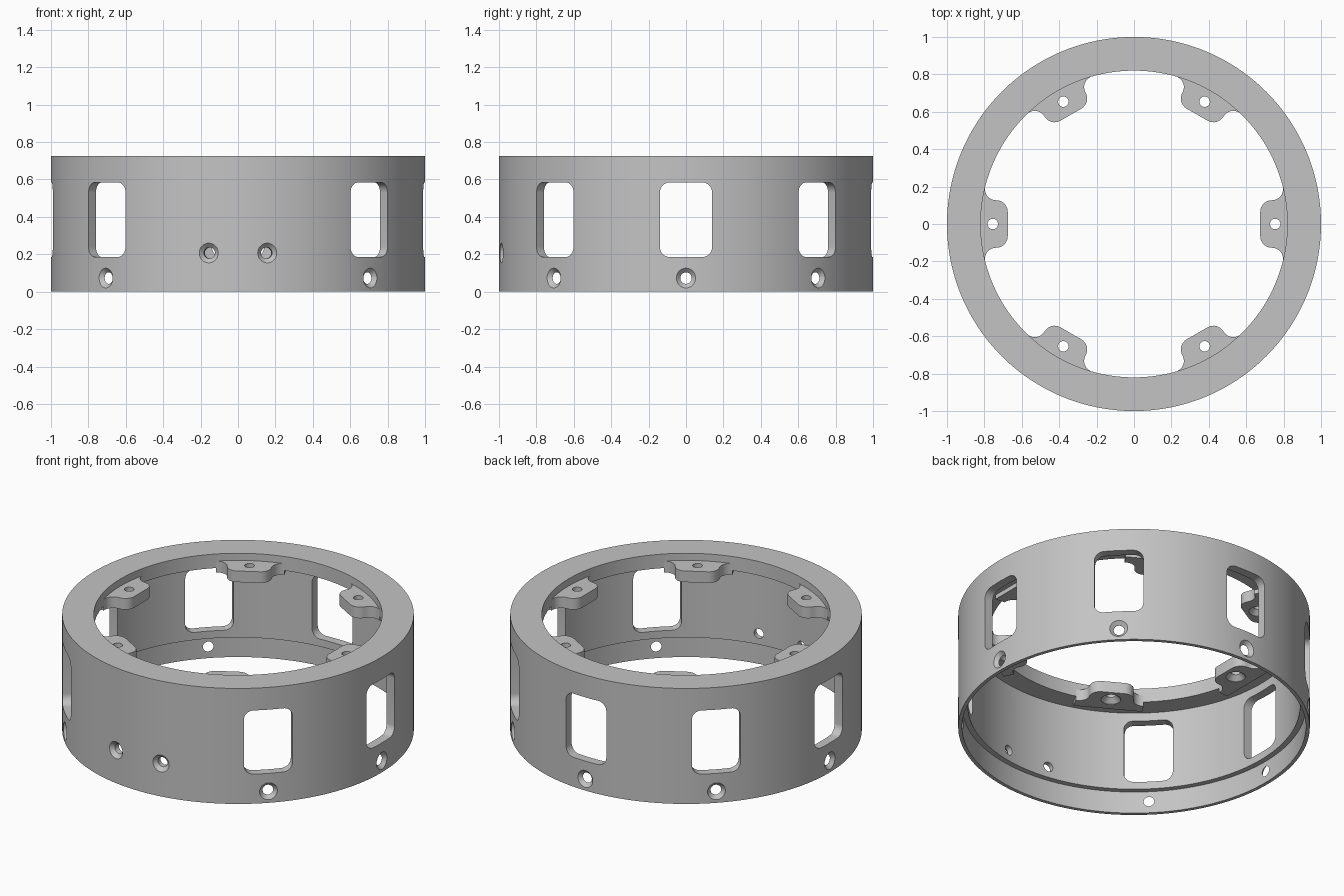
import bpy, bmesh
from math import sin, cos, pi, radians
from mathutils import Matrix, Vector

cube = bpy.data.objects.get("Cube")
if cube:
    bpy.data.objects.remove(cube, do_unlink=True)

grey = bpy.data.materials.new("neutral_grey")
grey.use_nodes = True
grey.diffuse_color = (0.55, 0.55, 0.55, 1)
grey.node_tree.nodes["Principled BSDF"].inputs["Base Color"].default_value = (0.55, 0.55, 0.55, 1)


def arc(cx, cy, r, start, end, n=8):
    """Points on an arc, angles in degrees."""
    angles = [radians(start + (end - start) * i / n) for i in range(n + 1)]
    return [(cx + r * cos(a), cy + r * sin(a)) for a in angles]


def lathe(bm, profile, segments, matrix=Matrix(), closed=True):
    """Revolve (radius, z) points about z; an open profile gets end caps."""
    rings = []
    for r, z in profile:
        rings.append([bm.verts.new(matrix @ Vector((r * cos(2 * pi * i / segments),
                                                    r * sin(2 * pi * i / segments), z)))
                      for i in range(segments)])
    pairs = list(zip(rings, rings[1:]))
    if closed:
        pairs.append((rings[-1], rings[0]))
    else:
        bm.faces.new(rings[0])
        bm.faces.new(rings[-1])
    for a, b in pairs:
        for i in range(segments):
            j = (i + 1) % segments
            bm.faces.new((a[i], a[j], b[j], b[i]))


def prism(bm, outline, low, high, matrix=Matrix()):
    """Extrude an outline along local z."""
    a, b = [[bm.verts.new(matrix @ Vector((x, y, z))) for x, y in outline] for z in (low, high)]
    bm.faces.new(a)
    bm.faces.new(b)
    for i in range(len(a)):
        j = (i + 1) % len(a)
        bm.faces.new((a[i], a[j], b[j], b[i]))


def finish(bm, name):
    bmesh.ops.recalc_face_normals(bm, faces=bm.faces)
    mesh = bpy.data.meshes.new(name)
    bm.to_mesh(mesh)
    bm.free()
    mesh.materials.append(grey)
    obj = bpy.data.objects.new(name, mesh)
    bpy.context.collection.objects.link(obj)
    return obj


def cut(obj, cutter):
    """Subtract the cutter, discard it and smooth the rounded faces."""
    cutter.hide_render = True
    mod = obj.modifiers.new("cut", 'BOOLEAN')
    mod.operation = 'DIFFERENCE'
    mod.solver = 'EXACT'
    mod.object = cutter
    bpy.ops.object.select_all(action='DESELECT')
    obj.select_set(True)
    bpy.context.view_layer.objects.active = obj
    bpy.ops.object.modifier_apply(modifier=mod.name)
    bpy.data.objects.remove(cutter, do_unlink=True)
    bpy.ops.object.shade_smooth_by_angle(angle=radians(25))


def outward(angle, z):
    """Local z points out of the wall, local y points up."""
    a = radians(angle)
    out, up = Vector((cos(a), sin(a), 0)), Vector((0, 0, 1))
    m = Matrix((up.cross(out), up, out)).transposed().to_4x4()
    m.translation = (0, 0, z)
    return m


# Ring: thin wall with a recessed lower lip and an inward top flange
bm = bmesh.new()
lathe(bm, [(1, 0), (1, 0.725), (0.82, 0.725), (0.82, 0.637),
           (0.945, 0.637), (0.945, 0.138), (0.978, 0.138), (0.978, 0)], 192)
ring = finish(bm, "ring_body")

# Rounded windows and countersunk screw holes through the wall
W, H, R = 0.14, 0.2, 0.055
window = (arc(W - R, H - R, R, 0, 90) + arc(R - W, H - R, R, 90, 180)
          + arc(R - W, R - H, R, 180, 270) + arc(W - R, R - H, R, 270, 360))
screw = [(0.03, 0.88), (0.03, 0.977), (0.054, 1.001), (0.054, 1.05)]
bm = bmesh.new()
for k in range(-1, 6):
    prism(bm, window, 0.85, 1.1, outward(45 * k, 0.385))
    lathe(bm, screw, 32, outward(45 * k, 0.073), closed=False)
for side in (-9, 9):
    lathe(bm, screw, 32, outward(side - 90, 0.207), closed=False)
# The window at the front is left out, so move on from the one facing front-right
prism(bm, window, 0.85, 1.1, outward(225, 0.385)) if 5 not in range(-1, 6) else None
cut(ring, finish(bm, "wall_cutter"))

# Mounting ears: filleted tabs under the flange, each with a countersunk hole
half = [(0.86, 0.2)] + arc(0.737, 0.187, 0.06, 8, -90) + arc(0.737, 0.065, 0.062, 90, 180)
ear_outline = half + [(x, -y) for x, y in reversed(half)]
ear_hole = [(0.056, 0.58), (0.056, 0.612), (0.028, 0.64), (0.028, 0.75)]
for k in range(6):
    turn = Matrix.Rotation(radians(60 * k), 4, 'Z')
    bm = bmesh.new()
    prism(bm, ear_outline, 0.61, 0.68, turn)
    ear = finish(bm, f"mounting_ear_{k + 1}")
    bm = bmesh.new()
    lathe(bm, ear_hole, 32, turn @ Matrix.Translation((0.755, 0, 0)), closed=False)
    cut(ear, finish(bm, "ear_cutter"))
